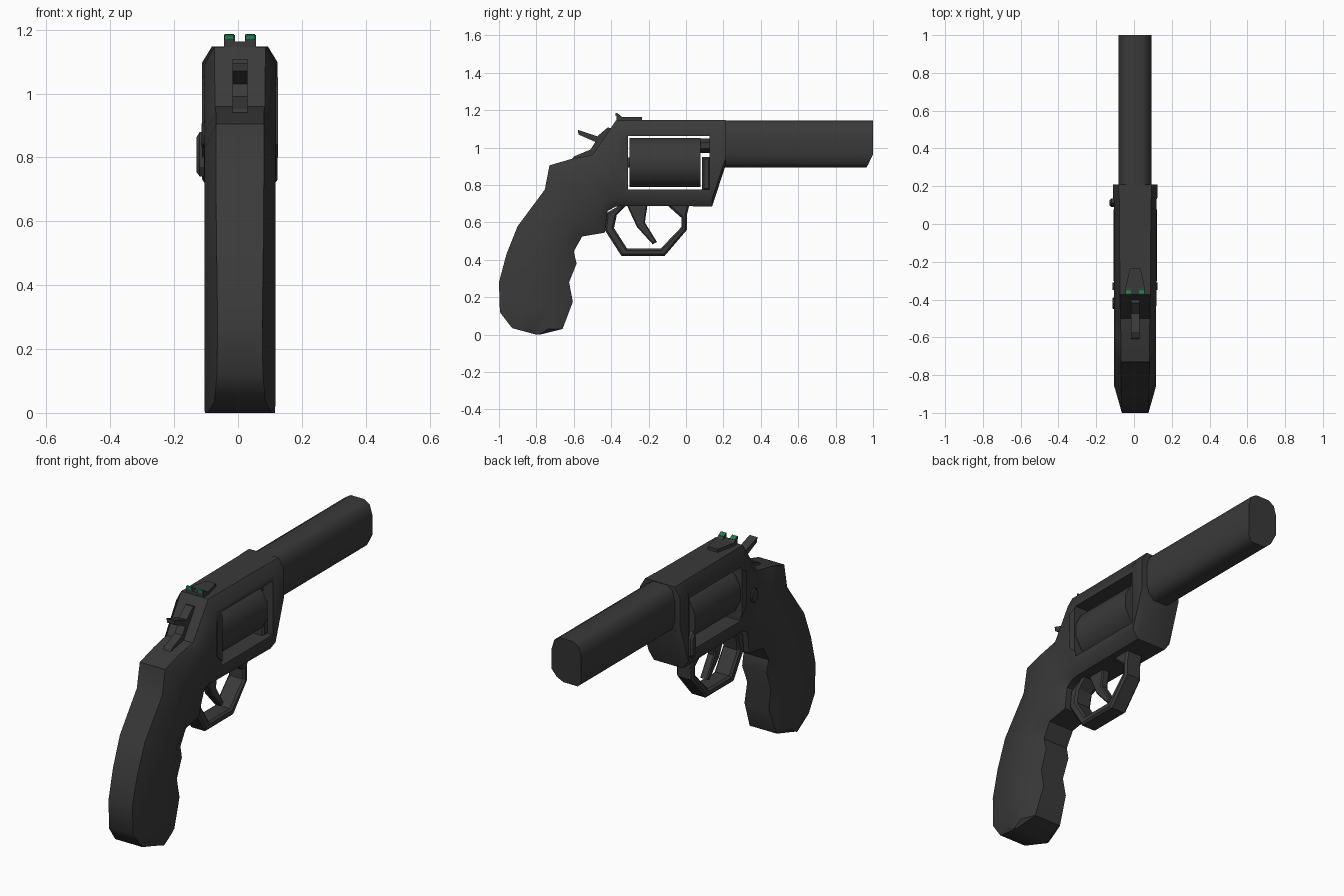
import bpy, bmesh, math
from mathutils import Vector

if "Cube" in bpy.data.objects:
    bpy.data.objects.remove(bpy.data.objects["Cube"])

CX = 0.006  # the gun's mid-plane sits slightly off zero


def material(name, rgb):
    m = bpy.data.materials.new(name)
    m.diffuse_color = (*rgb, 1)
    m.use_nodes = True
    m.node_tree.nodes["Principled BSDF"].inputs["Base Color"].default_value = m.diffuse_color
    return m


STEEL = material("dark_gunmetal", (0.042, 0.042, 0.042))
GREEN = material("sight_green", (0.012, 0.2, 0.075))


def finish(name, bm, mat=STEEL, angle=40):
    bmesh.ops.remove_doubles(bm, verts=bm.verts, dist=0.0005)
    bmesh.ops.recalc_face_normals(bm, faces=bm.faces)
    me = bpy.data.meshes.new(name)
    bm.to_mesh(me)
    bm.free()
    me.materials.append(mat)
    ob = bpy.data.objects.new(name, me)
    bpy.context.collection.objects.link(ob)
    smooth(ob, angle)
    return ob


def smooth(ob, angle):
    bpy.ops.object.select_all(action='DESELECT')
    ob.select_set(True)
    bpy.context.view_layer.objects.active = ob
    bpy.ops.object.shade_smooth_by_angle(angle=math.radians(angle))


def loft(name, rings, angle=40):
    """Skin a list of equal-length closed rings and cap both ends."""
    bm = bmesh.new()
    vs = [[bm.verts.new(p) for p in r] for r in rings]
    n = len(vs[0])
    for a, b in zip(vs, vs[1:]):
        for i in range(n):
            j = (i + 1) % n
            bm.faces.new((a[i], a[j], b[j], b[i]))
    bm.faces.new(vs[0])
    bm.faces.new(vs[-1])
    return finish(name, bm, angle=angle)


def plate(name, outline, x0, x1, mat=STEEL, bevel=0.0):
    """Side profile (y, z) pulled across the width."""
    bm = bmesh.new()
    f = bm.faces.new([bm.verts.new((x0, y, z)) for y, z in outline])
    ext = bmesh.ops.extrude_face_region(bm, geom=[f])["geom"]
    bmesh.ops.translate(bm, vec=(x1 - x0, 0, 0),
                        verts=[v for v in ext if isinstance(v, bmesh.types.BMVert)])
    if bevel:
        rim = [e for e in bm.edges if abs(e.verts[0].co.x - e.verts[1].co.x) < 1e-6]
        bmesh.ops.bevel(bm, geom=rim, offset=bevel, segments=1, affect='EDGES')
    return finish(name, bm, mat, 30)


def rect(y0, y1, z0, z1):
    return [(y0, z0), (y1, z0), (y1, z1), (y0, z1)]


def rod(name, y0, y1, z, rx, rz, sides, x=CX):
    rings = [[(x + rx * math.cos(2 * math.pi * (i + .5) / sides), y,
               z + rz * math.sin(2 * math.pi * (i + .5) / sides)) for i in range(sides)]
             for y in (y0, y1)]
    return loft(name, rings, 45)


# Grip and frame: back/top point, front/bottom point, edge and full half width, chamfer share
STATIONS = [
    (-.80, .000, -.78, .000, .100, .110, .35),
    (-.93, .035, -.66, .030, .080, .111, .35),
    (-.995, .12, -.605, .175, .072, .111, .38),
    (-1.0, .28, -.625, .28, .070, .111, .38),
    (-.96, .43, -.585, .38, .072, .111, .36),
    (-.90, .58, -.600, .445, .074, .111, .34),
    (-.755, .775, -.555, .525, .075, .111, .30),
    (-.73, .905, -.435, .545, .075, .111, .22),
    (-.61, .94, -.42, .66, .075, .111, .2),
    (-.50, .96, -.375, .685, .078, .111, .17),
    (-.374, 1.146, -.335, .688, .080, .113, .13),
    (.13, 1.147, .13, .686, .084, .113, .12),
    (.14, 1.147, .14, .686, .086, .118, .12),
    (.21, 1.147, .21, .90, .088, .118, .2),
]
rings = []
for by, bz, fy, fz, e, f, a in STATIONS:
    half = []
    for t, w in ((0, e), (a, f), (1 - a * .8, f), (1, e)):
        half.append((w, by + (fy - by) * t, bz + (fz - bz) * t))
    rings.append([(CX + w, y, z) for w, y, z in half]
                 + [(CX - w, y, z) for w, y, z in reversed(half)])
frame = loft("frame_and_grip", rings)

# Window through the frame for the cylinder
cutter = plate("window_cutter", rect(-.31, .125, .775, 1.062), -.3, .3)
cutter.hide_render = True
mod = frame.modifiers.new("window", 'BOOLEAN')
mod.operation, mod.object, mod.solver = 'DIFFERENCE', cutter, 'EXACT'
bpy.context.view_layer.objects.active = frame
bpy.ops.object.modifier_apply(modifier="window")
bpy.data.objects.remove(cutter)
smooth(frame, 40)

# Cylinder, its axle parts and the crane
rod("cylinder", -.303, .078, .92, .119, .136, 12)
rod("cylinder_axle", -.32, -.30, .92, .03, .03, 8)
rod("barrel_stub", .07, .14, 1.01, .06, .042, 8)
plate("crane_arm", rect(.085, .13, .77, .95), CX - .085, CX + .085, bevel=.01)
plate("crane_hinge", [(.09, .77), (.11, .74), (.135, .76), (.135, .85), (.11, .88), (.09, .85)],
      -.13, -.08, bevel=.01)

# Recoil shields either side behind the cylinder
for side in (-1, 1):
    xs = sorted((CX + side * .09, CX + side * .119))
    plate("recoil_shield", [(-.35, .84), (-.31, .80), (-.31, 1.05), (-.35, 1.03)], *xs)

# Barrel: tall rounded section, muzzle cut back underneath
half = [(.040, 1.145), (.072, 1.125), (.087, 1.075), (.087, .965), (.072, .918), (.042, .893)]
ring = half + [(-w, z) for w, z in reversed(half)]
loft("barrel", [[(CX + w, .2, z) for w, z in ring],
                [(CX + w, 1.0 - max(0, .96 - z) * .52, z) for w, z in ring]], 45)

# Trigger guard: outer loop then inner loop, open at the frame
plate("trigger_guard",
      [(-.34, .70), (-.425, .65), (-.435, .56), (-.345, .42), (-.115, .42), (.005, .56),
       (.005, .64), (.02, .70), (-.11, .70), (-.025, .625), (-.025, .575), (-.135, .46),
       (-.315, .46), (-.385, .57), (-.37, .64), (-.31, .70)],
      CX - .05, CX + .05, bevel=.01)

# Trigger
plate("trigger", [(-.32, .70), (-.205, .70), (-.22, .60), (-.155, .495), (-.178, .483),
                  (-.262, .575)], CX - .022, CX + .022, bevel=.006)

# Hammer with thumb spur
plate("hammer", [(-.578, 1.095), (-.475, 1.06), (-.418, 1.108), (-.36, 1.09), (-.42, .93),
                 (-.61, .938), (-.60, .952), (-.51, .99), (-.485, 1.03), (-.575, 1.07)],
      CX - .023, CX + .023)

# Cylinder release latch on the left side
plate("release_latch", [(-.42 + .03 * math.cos(i * math.pi / 4), .87 + .04 * math.sin(i * math.pi / 4))
                        for i in range(8)], -.115, -.09, bevel=.005)

# Rear sight: tapered base, two posts with green inserts
base = [[(CX + s * w, y, z) for s, z in ((-1, 1.14), (1, 1.14), (1, 1.163), (-1, 1.163))]
        for w, y in ((.05, -.372), (.05, -.33), (.028, -.235))]
loft("rear_sight_base", base, 30)
for side in (-1, 1):
    x = CX + side * .033
    plate("rear_sight_post", [(-.372, 1.15), (-.335, 1.16), (-.372, 1.184)], x - .017, x + .017)
    plate("rear_sight_insert", rect(-.377, -.371, 1.168, 1.184), x - .015, x + .015, GREEN)
    plate("rear_sight_insert_top", [(-.377, 1.184), (-.371, 1.186), (-.352, 1.174), (-.354, 1.171)],
          x - .015, x + .015, GREEN)
